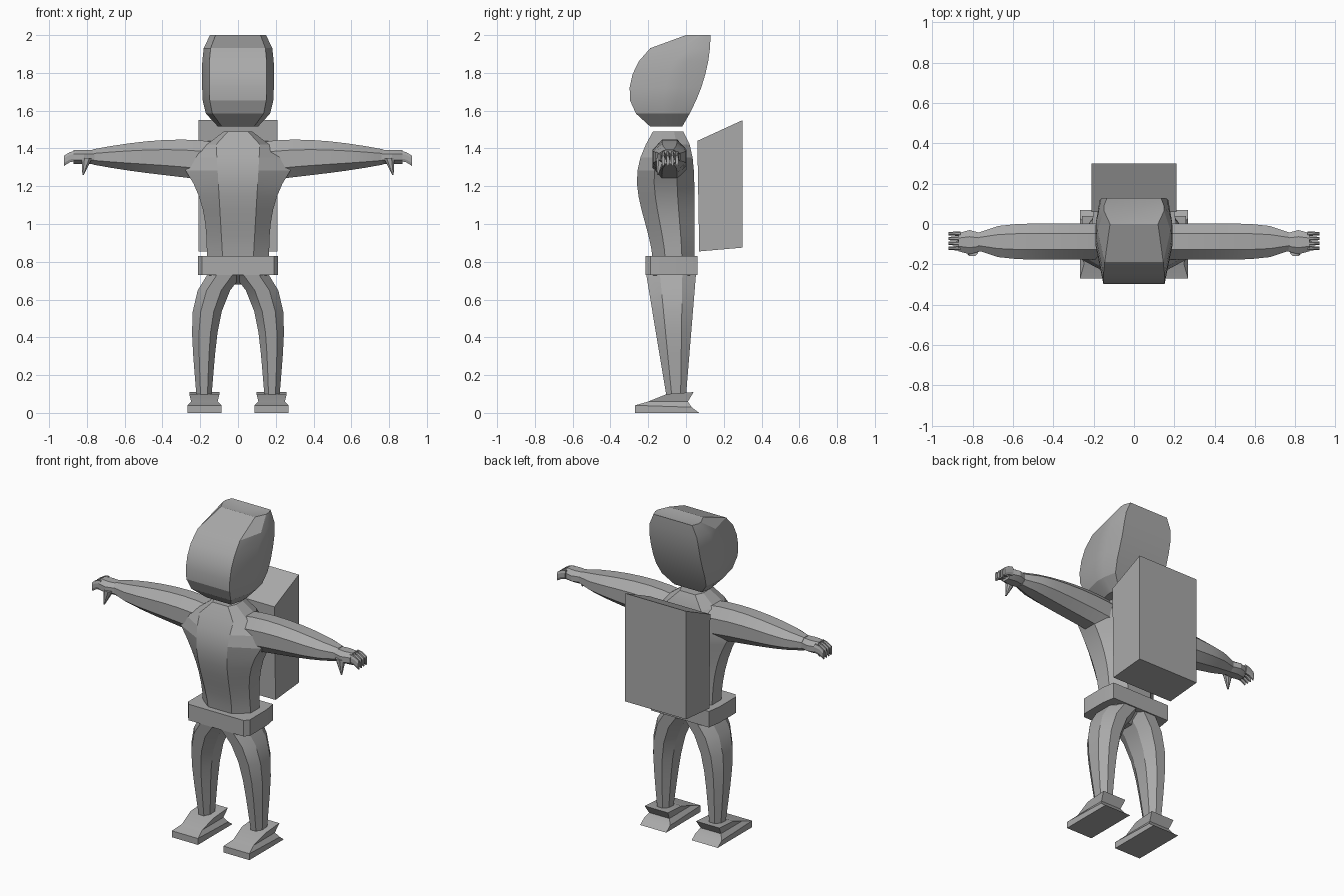
import bpy
import bmesh
from math import sin, sqrt, pi, radians

if "Cube" in bpy.data.objects:
    bpy.data.objects.remove(bpy.data.objects["Cube"], do_unlink=True)

SHADE = (.4, .4, .4, 1)
grey = bpy.data.materials.new("plain grey")
grey.use_nodes = True
grey.diffuse_color = SHADE
grey.node_tree.nodes["Principled BSDF"].inputs["Base Color"].default_value = SHADE

parts = []


def mix(start, end, t):
    return start + (end - start) * t


def loft(name, rings, mirrored=False, dent=0):
    """Skin a stack of equal-length point rings and close both ends."""
    bm = bmesh.new()
    loops = [[bm.verts.new(point) for point in ring] for ring in rings]
    for lower, upper in zip(loops, loops[1:]):
        for i in range(len(lower)):
            bm.faces.new((lower[i - 1], lower[i], upper[i], upper[i - 1]))
    bm.faces.new(loops[0])
    cap = bm.faces.new(loops[-1])
    if dent:
        poked = bmesh.ops.poke(bm, faces=[cap])
        poked["verts"][0].co.z -= dent
    bmesh.ops.recalc_face_normals(bm, faces=bm.faces)
    mesh = bpy.data.meshes.new(name)
    bm.to_mesh(mesh)
    bm.free()
    mesh.materials.append(grey)
    part = bpy.data.objects.new(name, mesh)
    bpy.context.collection.objects.link(part)
    parts.append(part)
    if mirrored:
        part.modifiers.new("Mirror", "MIRROR").use_mirror_merge = False


def sweep(name, section, steps, **options):
    """Loft a section rule evaluated at even steps from nought to one."""
    loft(name, [section(i / steps) for i in range(steps + 1)], **options)


def octagon(centre_u, centre_v, half_u, half_v):
    """Rectangle with its corners cut off."""
    a, b = half_u * .45, half_v * .45
    offsets = [(a, half_v), (half_u, b), (half_u, -b), (a, -half_v),
               (-a, -half_v), (-half_u, -b), (-half_u, b), (-a, half_v)]
    return [(centre_u + u, centre_v + v) for u, v in offsets]


def across(x, y, z, half_y, half_z):
    """Octagonal section of something running sideways."""
    return [(x, v, w) for v, w in octagon(y, z, half_y, half_z)]


def upright(x, y, z, half_x, half_y):
    """Octagonal section of something running up or down."""
    return [(u, v, z) for u, v in octagon(x, y, half_x, half_y)]


def body_ring(z, front, back, panel, flank, rear, wrap):
    """Left-right symmetric ring: front panel, flank and back panel."""
    half = [(panel, front), (flank, mix(front, back, wrap)),
            (flank, mix(front, back, .7)), (rear, back)]
    return ([(x, y, z) for x, y in half]
            + [(-x, y, z) for x, y in reversed(half)])


# Head: elliptical face profile, planar sides, back sloping out to the crown
def head_section(step):
    t = mix(.03, 1, step)
    face = (t - .38) / (.45 if t < .38 else .62)
    bulge = (t - .55) / .57
    width = .19 * sqrt(1 - bulge ** 4)
    front = -.3 * sqrt(max(0, 1 - face ** 2))
    back = .13 - .16 * (1 - t) ** 2
    return body_ring(mix(1.5, 2, t), front, back, width * .8, width, width * .9, .5)


sweep("head", head_section, 7, dent=.02)


# Torso: waist flaring to the chest, then shoulders closing to the collar
def torso_section(t):
    flank = min(.165 + .09 * (t / .65) ** 3, .075 + .9 * (1 - t))
    front = -.175 - .085 * sin(pi * t ** 1.5)
    back = .045 - .06 * t ** 8
    panel = min(.08 + .04 * t, flank * .7)
    return body_ring(mix(.8, 1.49, t), front, back, panel, flank, panel, .3)


sweep("torso", torso_section, 10)

# Belt, and the hips below it
for name, bottom, top, taper in (("belt", .73, .83, 1), ("hips", .68, .75, .3)):
    loft(name, [body_ring(z, -.08 - .135 * s, -.08 + .14 * s,
                          .19 * s, .213 * s, .2 * s, .1)
                for z, s in ((bottom, taper), (top, min(1, taper + .6)))])

# Backpack: box leaning out at the top
loft("backpack", [[(x, .07, .855), (x, .3, .875), (x, .3, 1.55), (x, .06, 1.44)]
                  for x in (-.21, .21)])


# Arms: thick at the shoulder, tapering to the wrist
def arm_section(t):
    return across(mix(.1, .77, t), -.087, 1.355 - .03 * (1 - t) ** 4,
                  .09 - .045 * t ** 8, .105 - .065 * t ** 2)


sweep("arm", arm_section, 7, mirrored=True)


# Palms, with four fingers curling down and a pointed thumb
def palm_section(t):
    return across(mix(.76, .87, t), -.09, 1.355, .045 + .015 * sin(pi * t), .037)


def thumb_section(t):
    radius = mix(.028, .004, t)
    return upright(mix(.8, .82, t), mix(-.13, -.15, t), mix(1.35, 1.26, t),
                   radius, radius)


sweep("palm", palm_section, 2, mirrored=True)
sweep("thumb", thumb_section, 2, mirrored=True)
for i, finger in enumerate(("index", "middle", "ring", "little")):
    def finger_section(t):
        return across(mix(.86, .92, t), -.12 + .024 * i, 1.36 - .025 * t ** 2,
                      mix(.012, .008, t), .027)

    sweep(finger + "_finger", finger_section, 2, mirrored=True)


# Legs: slim ankles, thighs meeting under the belt
def leg_section(t):
    return upright(.18 - .13 * t ** 5, mix(-.052, -.08, t), mix(.09, .76, t),
                   mix(.04, .095, t), mix(.052, .135, t))


sweep("leg", leg_section, 6, mirrored=True)

# Shoes: flat sole, pinched middle, cuff flaring back around the ankle
# half width, toe y, toe z, heel y, heel z
layers = [(.09, -.27, 0, .07, 0), (.09, -.27, .04, .03, .03),
          (.07, -.2, .06, .01, .06), (.08, -.1, .1, .04, .11)]
loft("shoe", [[(.178 - w, toe, low), (.178 + w, toe, low),
               (.178 + w, heel, high), (.178 - w, heel, high)]
              for w, toe, low, heel, high in layers], mirrored=True)

# Keep facets crisp, soften only shallow bends
bpy.ops.object.select_all(action="DESELECT")
for part in parts:
    part.select_set(True)
bpy.context.view_layer.objects.active = parts[0]
bpy.ops.object.shade_smooth_by_angle(angle=radians(20))
